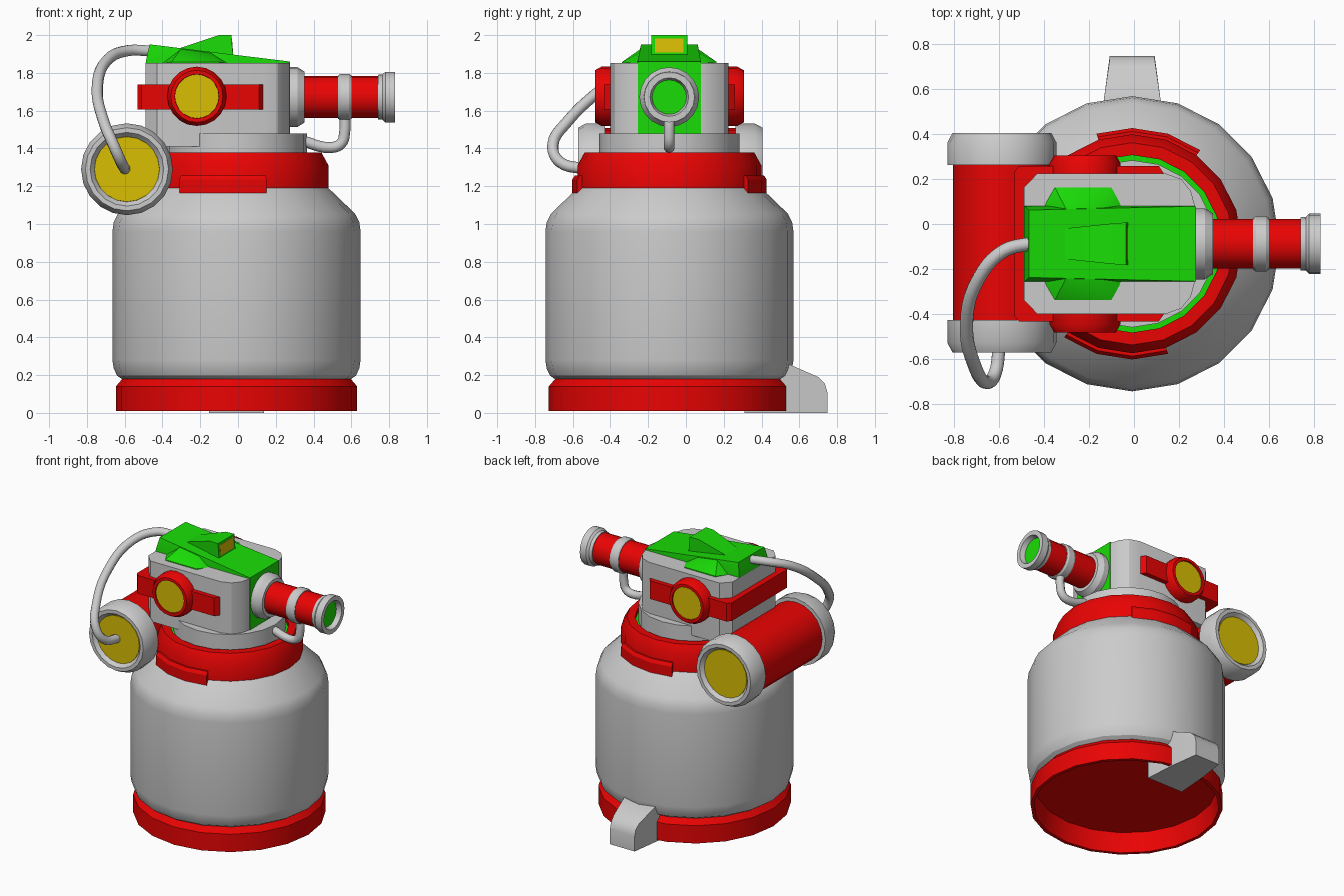
import bpy, bmesh, math
from mathutils import Vector

if "Cube" in bpy.data.objects:
    bpy.data.objects.remove(bpy.data.objects["Cube"])

CX, CY = -0.008, -0.088   # vertical axis of the canister
HZ = 1.672                # height of barrel and side ports


def material(name, rgb):
    m = bpy.data.materials.new(name)
    m.diffuse_color = (*rgb, 1)
    m.use_nodes = True
    m.node_tree.nodes["Principled BSDF"].inputs["Base Color"].default_value = m.diffuse_color
    return m


RED = material("red", (0.82, 0.001, 0.001))
GREEN = material("green", (0.01, 0.72, 0.002))
YELLOW = material("yellow", (0.7, 0.52, 0.001))


def finish(name, bm, mat=None, loc=(0, 0, 0), axis=None):
    bmesh.ops.remove_doubles(bm, verts=bm.verts, dist=1e-5)
    bmesh.ops.recalc_face_normals(bm, faces=bm.faces)
    me = bpy.data.meshes.new(name)
    bm.to_mesh(me)
    bm.free()
    ob = bpy.data.objects.new(name, me)
    bpy.context.collection.objects.link(ob)
    ob.location = loc
    if axis:
        ob.rotation_euler = Vector(axis).to_track_quat('Z', 'Y').to_euler()
    if mat:
        me.materials.append(mat)
    return ob


def lathe(name, profile, mat=None, loc=(CX, CY, 0), axis=None, n=20, start=90, sweep=360):
    """Revolve (radius, height) points around an axis; partial sweeps get end caps."""
    bm = bmesh.new()
    full = sweep == 360
    count = n if full else n + 1
    cols = []
    for i in range(count):
        a = math.radians(start + sweep * i / n)
        cols.append([bm.verts.new((r * math.cos(a), r * math.sin(a), h)) for r, h in profile])
    for i in range(n):
        a, b = cols[i], cols[(i + 1) % count]
        for j in range(len(profile) - 1):
            bm.faces.new((a[j], b[j], b[j + 1], a[j + 1]))
        if not full:
            bm.faces.new((a[-1], b[-1], b[0], a[0]))
    if not full:
        bm.faces.new(cols[0])
        bm.faces.new(cols[-1])
    return finish(name, bm, mat, loc, axis)


def hull(name, points, mat=None):
    bm = bmesh.new()
    for p in points:
        bm.verts.new(p)
    bmesh.ops.convex_hull(bm, input=bm.verts)
    bmesh.ops.dissolve_limit(bm, angle_limit=0.01, verts=bm.verts, edges=bm.edges)
    return finish(name, bm, mat)


def sym(points):
    """Mirror (x, half width, z) points about the centre plane."""
    return [(x, CY + s * w, z) for x, w, z in points for s in (-1, 1)]


def slab(name, outline, z0, z1, mat=None):
    return hull(name, sym([(x, w, z) for x, w in outline for z in (z0, z1)]), mat)


def hose(name, points, radius):
    cu = bpy.data.curves.new(name, 'CURVE')
    cu.dimensions = '3D'
    cu.bevel_depth = radius
    cu.bevel_resolution = 3
    cu.resolution_u = 5
    cu.use_fill_caps = True
    sp = cu.splines.new('BEZIER')
    sp.bezier_points.add(len(points) - 1)
    for bp, p in zip(sp.bezier_points, points):
        bp.co = p
        bp.handle_left_type = bp.handle_right_type = 'AUTO'
    bpy.context.collection.objects.link(bpy.data.objects.new(name, cu))


# Canister: hollow red base, rounded body, red neck ring with green lining, collar
lathe("base_ring", [(0, 0.155), (0.6, 0.155), (0.615, 0.01), (0.639, 0.01), (0.639, 0.14),
                    (0.6, 0.185), (0, 0.185)], RED)
lathe("canister_body", [(0, 0.175), (0.6, 0.175), (0.632, 0.197), (0.65, 0.235), (0.657, 0.28),
                        (0.657, 0.96), (0.65, 1.01), (0.627, 1.055), (0.487, 1.19), (0, 1.19)])
lathe("neck_ring", [(0, 1.18), (0.487, 1.18), (0.487, 1.31), (0.45, 1.378), (0.395, 1.378),
                    (0.395, 1.31), (0, 1.31)], RED)
lathe("neck_lining", [(0, 1.3), (0.397, 1.3), (0.397, 1.345), (0, 1.345)], GREEN)
lathe("collar", [(0, 1.33), (0.372, 1.33), (0.372, 1.478), (0, 1.478)])
for side, start in (("front", -126), ("back", 54)):
    lathe("neck_tab_" + side, [(0.45, 1.15), (0.515, 1.15), (0.515, 1.235), (0.5, 1.258), (0.45, 1.258)],
          RED, n=3, start=start, sweep=54)

# Stabilising foot at the back
hull("foot", [(CX + s * w, y, z) for s in (-1, 1) for w, y, z in
              ((0.145, 0.31, 0), (0.145, 0.31, 0.25), (0.128, 0.54, 0), (0.128, 0.54, 0.26),
               (0.105, 0.7, 0.19), (0.1, 0.735, 0.155), (0.1, 0.748, 0.11), (0.1, 0.748, 0))])

# Head block, red band around it
slab("head_block", [(-0.49, 0.25), (-0.43, 0.313), (0.14, 0.313), (0.21, 0.288),
                    (0.253, 0.235), (0.272, 0.165)], 1.41, 1.852)
slab("head_band", [(-0.533, 0.32), (-0.51, 0.347), (0.11, 0.347), (0.135, 0.31)], 1.605, 1.738, RED)

# Green cover: front strip, sloped roof, side wings, sight
slab("front_strip", [(0.2, 0.167), (0.275, 0.167)], 1.475, 1.855, GREEN)
hull("roof_cover", sym([(-0.49, 0.168, 1.845), (-0.487, 0.168, 1.865), (-0.468, 0.15, 1.951),
                        (0.275, 0.167, 1.86), (0.275, 0.167, 1.845)]), GREEN)
hull("roof_wings", sym([(-0.4, 0.168, 1.85), (-0.352, 0.25, 1.85), (-0.1, 0.25, 1.85),
                        (-0.055, 0.168, 1.85), (-0.352, 0.25, 1.858), (-0.1, 0.25, 1.858),
                        (-0.3, 0.15, 1.928), (-0.15, 0.15, 1.91)]), GREEN)
hull("sight", sym([(-0.31, 0.068, 1.93), (-0.1, 0.09, 2.0), (-0.035, 0.095, 2.0),
                   (-0.025, 0.095, 1.88), (-0.3, 0.068, 1.88)]), GREEN)
hull("sight_window", sym([(-0.06, 0.075, 1.907), (-0.06, 0.075, 1.983),
                          (-0.026, 0.075, 1.907), (-0.032, 0.075, 1.983)]), YELLOW)

# Round side ports and tank end caps, mirrored front and back
for side, s in (("front", -1), ("back", 1)):
    port = dict(loc=(-0.218, CY, HZ + 0.004), axis=(0, s, 0))
    lathe("port_rim_" + side, [(0, 0.28), (0.157, 0.28), (0.157, 0.36), (0.138, 0.394),
                               (0.117, 0.394), (0.115, 0.375), (0, 0.375)], RED, **port)
    lathe("port_lens_" + side, [(0, 0.37), (0.116, 0.37), (0.116, 0.385), (0, 0.385)], YELLOW, **port)
    tank = dict(loc=(-0.588, -0.083, 1.29), axis=(0, s, 0))
    lathe("tank_cap_" + side, [(0, 0.345), (0.243, 0.345), (0.243, 0.445), (0.22, 0.488),
                               (0.195, 0.488), (0.172, 0.46), (0, 0.46)], **tank)
    lathe("tank_lens_" + side, [(0, 0.455), (0.174, 0.455), (0.172, 0.465), (0, 0.465)], YELLOW, **tank)

# Side tank
lathe("side_tank", [(0, -0.35), (0.217, -0.35), (0.217, 0.35), (0, 0.35)], RED,
      loc=(-0.588, -0.083, 1.29), axis=(0, 1, 0))

# Barrel along +x
barrel = dict(loc=(0, CY, HZ), axis=(1, 0, 0))
lathe("barrel_flange", [(0, 0.25), (0.158, 0.25), (0.158, 0.315), (0.135, 0.352), (0, 0.352)], **barrel)
lathe("barrel_tube", [(0, 0.34), (0.111, 0.34), (0.111, 0.76), (0, 0.76)], RED, **barrel)
lathe("barrel_ring", [(0.1, 0.53), (0.115, 0.53), (0.123, 0.542), (0.123, 0.588),
                      (0.115, 0.6), (0.1, 0.6)], **barrel)
lathe("barrel_muzzle", [(0, 0.742), (0.118, 0.742), (0.12, 0.765), (0.134, 0.78), (0.134, 0.83),
                        (0.102, 0.83), (0.09, 0.79), (0, 0.79)], **barrel)
lathe("muzzle_lens", [(0, 0.78), (0.091, 0.78), (0.091, 0.795), (0, 0.795)], GREEN, **barrel)

bpy.ops.object.select_all(action='SELECT')
bpy.context.view_layer.objects.active = bpy.data.objects["canister_body"]
bpy.ops.object.shade_smooth_by_angle(angle=math.radians(30))

# Hoses
hose("tank_hose", [(-0.45, -0.085, 1.915), (-0.58, -0.12, 1.918), (-0.69, -0.24, 1.87),
                   (-0.745, -0.44, 1.72), (-0.71, -0.63, 1.54), (-0.66, -0.705, 1.42),
                   (-0.62, -0.67, 1.33), (-0.598, -0.53, 1.29)], 0.03)
hose("barrel_hose", [(0.565, CY, 1.57), (0.565, CY, 1.49), (0.545, CY, 1.425),
                     (0.49, CY, 1.405), (0.34, CY, 1.44)], 0.029)
